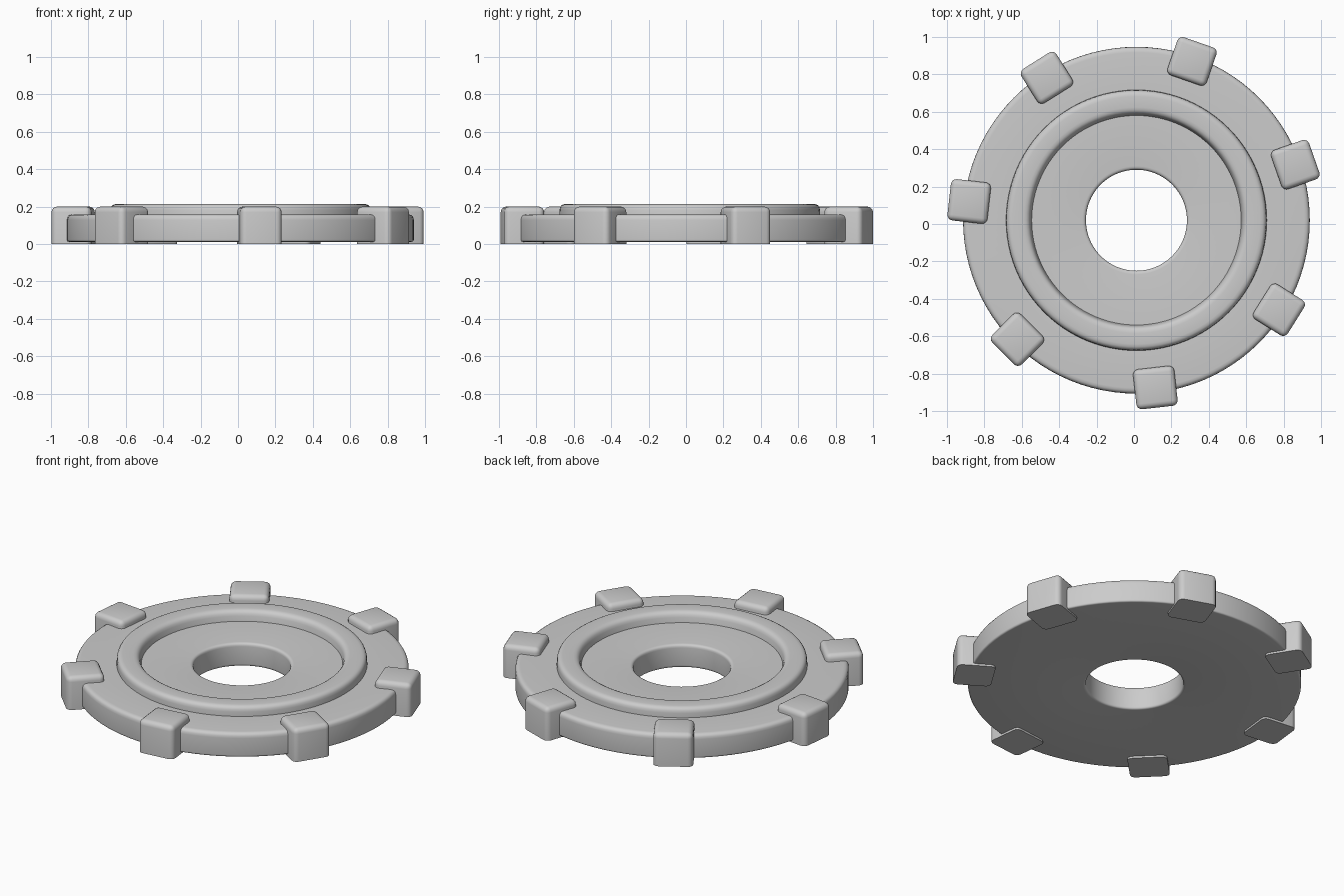
import bpy, bmesh, math
from mathutils import Matrix

if "Cube" in bpy.data.objects:
    bpy.data.objects.remove(bpy.data.objects["Cube"])

CX, CY = 0.013, 0.02      # wheel axis
TEETH, FIRST = 7, 19.3    # tooth count, angle of the first one

stone = bpy.data.materials.new("light grey")
stone.diffuse_color = (0.6, 0.6, 0.6, 1)
stone.use_nodes = True
stone.node_tree.nodes["Principled BSDF"].inputs["Base Color"].default_value = stone.diffuse_color


def rounded(points, steps=4):
    """Closed (r, z, radius) outline with its corners rounded."""
    out = []
    for i, (r, z, rad) in enumerate(points):
        if rad == 0:
            out.append((r, z))
            continue
        ends = []
        for pr, pz, _ in (points[i - 1], points[(i + 1) % len(points)]):
            d = math.hypot(pr - r, pz - z)
            ends.append((r + (pr - r) * rad / d, z + (pz - z) * rad / d))
        (ar, az), (br, bz) = ends
        for k in range(steps + 1):
            t = k / steps
            a, b, c = (1 - t) ** 2, 2 * t * (1 - t), t * t
            out.append((a * ar + b * r + c * br, a * az + b * z + c * bz))
    return out


def finish(name, bm, smooth_angle=35):
    bmesh.ops.recalc_face_normals(bm, faces=bm.faces)
    mesh = bpy.data.meshes.new(name)
    bm.to_mesh(mesh)
    bm.free()
    mesh.materials.append(stone)
    obj = bpy.data.objects.new(name, mesh)
    bpy.context.collection.objects.link(obj)
    bpy.ops.object.select_all(action='DESELECT')
    obj.select_set(True)
    bpy.context.view_layer.objects.active = obj
    bpy.ops.object.shade_smooth_by_angle(angle=math.radians(smooth_angle))
    return obj


def lathe(name, outline, segments=96):
    bm = bmesh.new()
    rings = []
    for s in range(segments):
        a = 2 * math.pi * s / segments
        rings.append([bm.verts.new((CX + r * math.cos(a), CY + r * math.sin(a), z))
                      for r, z in outline])
    n = len(outline)
    for s in range(segments):
        p, q = rings[s], rings[(s + 1) % segments]
        for i in range(n):
            j = (i + 1) % n
            bm.faces.new((p[i], q[i], q[j], p[j]))
    return finish(name, bm)


# Disc with centre hole and raised ring, turned from one cross-section
lathe("wheel_disc", rounded([
    (0.270, 0.012, 0.015), (0.927, 0.012, 0.012), (0.927, 0.158, 0.03),
    (0.697, 0.155, 0), (0.694, 0.214, 0.032),
    (0.572, 0.214, 0.032), (0.560, 0.153, 0), (0.270, 0.153, 0.02)]))

# Rounded block teeth around the rim
for i in range(TEETH):
    angle = math.radians(FIRST) + 2 * math.pi * i / TEETH
    bm = bmesh.new()
    bmesh.ops.create_cube(bm, size=1)
    bmesh.ops.scale(bm, vec=(0.215, 0.222, 0.2), verts=bm.verts)
    # soft bevel everywhere but the underside
    edges = [e for e in bm.edges if any(v.co.z > 0 for v in e.verts)]
    bmesh.ops.bevel(bm, geom=edges, offset=0.03, segments=4, profile=0.5,
                    affect='EDGES')
    bmesh.ops.translate(bm, vec=(0.9, 0, 0.1), verts=bm.verts)
    bmesh.ops.transform(bm, verts=bm.verts, matrix=Matrix.Translation((CX, CY, 0))
                        @ Matrix.Rotation(angle, 4, 'Z'))
    finish("rim_tooth_%d" % (i + 1), bm)
